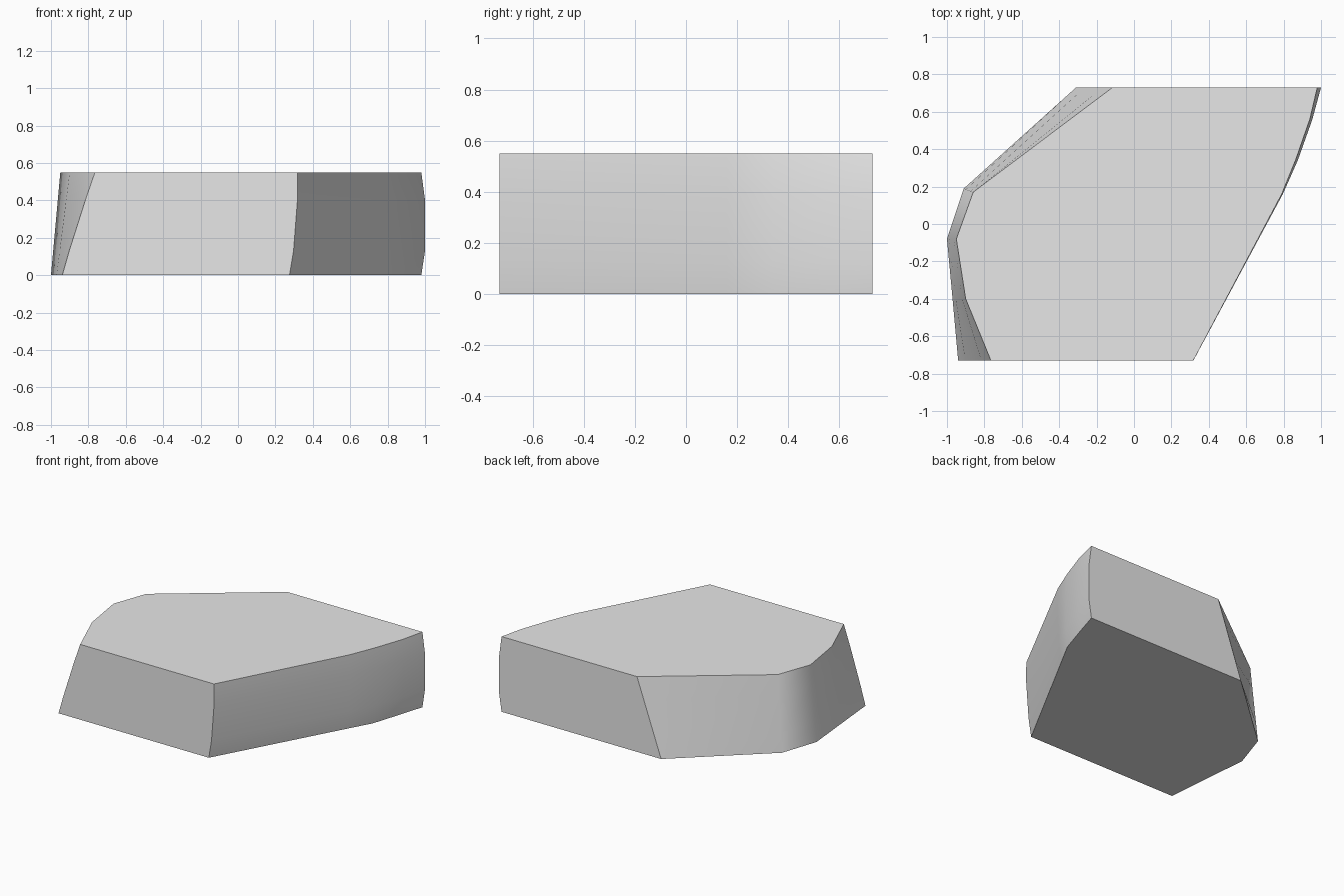
import bpy, bmesh
from mathutils import Vector

cube = bpy.data.objects.get("Cube")
if cube:
    bpy.data.objects.remove(cube, do_unlink=True)

HEIGHT = 0.55
FRONT, BACK = -0.73, 0.73
LEVELS = (0, 0.24, 0.73, 1)

# Wall columns: bottom x, y, top x, y, mid-height bulge in x
left_wall = [
    (0.275, FRONT, 0.317, FRONT, 0.012),
    (0.76, 0.16, 0.79, 0.16, 0.014),
    (0.856, 0.335, 0.865, 0.345, 0.014),
    (0.925, 0.55, 0.94, 0.56, 0.017),
    (0.98, BACK, 0.98, BACK, 0.02),
]
right_wall = [
    (-0.31, BACK, -0.115, BACK, 0),
    (-0.91, 0.19, -0.86, 0.17, 0),
    (-1.0, -0.08, -0.95, -0.08, 0),
    (-0.97, -0.40, -0.90, -0.40, 0),
    (-0.94, FRONT, -0.765, FRONT, -0.004),
]

# Grey stone material
grey = bpy.data.materials.new("stone_grey")
grey.use_nodes = True
grey.diffuse_color = (0.8, 0.8, 0.8, 1)
grey.node_tree.nodes["Principled BSDF"].inputs["Base Color"].default_value = grey.diffuse_color

bm = bmesh.new()


def column(bx, by, tx, ty, bulge):
    """Vertices of one wall column, from the bottom up."""
    low, high = Vector((bx, by, 0)), Vector((tx, ty, HEIGHT))
    verts = []
    for t in LEVELS:
        p = low.lerp(high, t)
        if 0 < t < 1:
            p.x += bulge
        verts.append(bm.verts.new(p))
    return verts


def wall(points):
    """Smooth curved wall through a row of columns."""
    cols = [column(*p) for p in points]
    for a, b in zip(cols, cols[1:]):
        for i in range(len(LEVELS) - 1):
            face = bm.faces.new((a[i], b[i], b[i + 1], a[i + 1]))
            face.smooth = True
    return cols


# Curved side walls
left_cols = wall(left_wall)
right_cols = wall(right_wall)
ring = left_cols + right_cols

# Flat cut faces: bottom, top, back, front
caps = [
    [c[0] for c in reversed(ring)],
    [c[-1] for c in ring],
    left_cols[-1] + right_cols[0][::-1],
    right_cols[-1] + left_cols[0][::-1],
]
for verts in caps:
    # Each wall vertical already runs the other way along the cap
    bm.faces.new(verts)
bmesh.ops.recalc_face_normals(bm, faces=bm.faces[:])

# Sharp rims where a flat cut meets anything
for edge in bm.edges:
    edge.smooth = all(f.smooth for f in edge.link_faces)

mesh = bpy.data.meshes.new("stone_block")
bm.to_mesh(mesh)
bm.free()
mesh.materials.append(grey)
block = bpy.data.objects.new("stone_block", mesh)
bpy.context.collection.objects.link(block)

# Keep the broad wall facets even in shading
weighted = block.modifiers.new("weighted_normals", 'WEIGHTED_NORMAL')
weighted.keep_sharp = True
